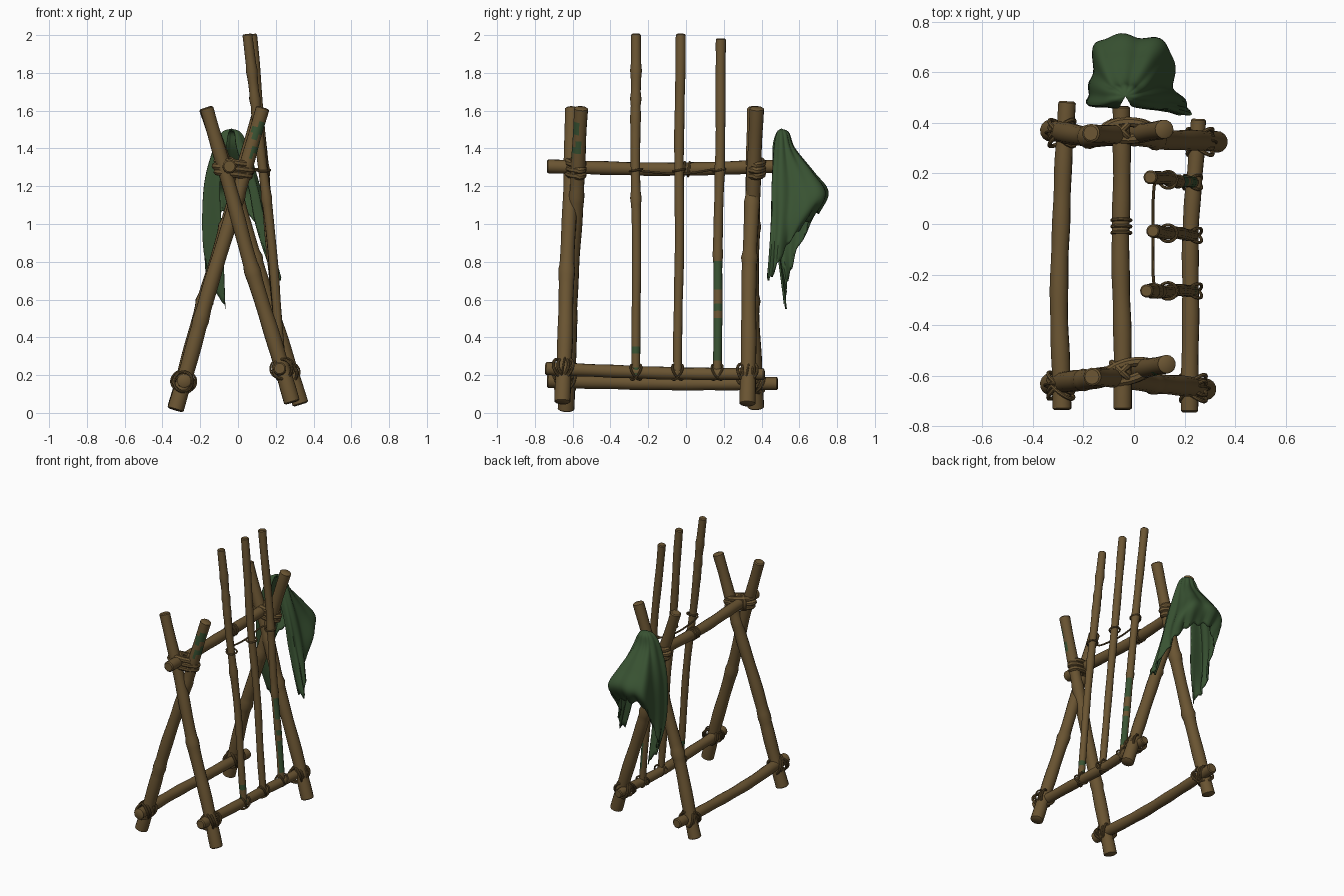
import bpy, bmesh, math, random
from mathutils import Vector as V

if "Cube" in bpy.data.objects:
    bpy.data.objects.remove(bpy.data.objects["Cube"])

random.seed(4)

def material(name, rgb):
    m = bpy.data.materials.new(name)
    m.diffuse_color = (*rgb, 1)
    m.use_nodes = True
    m.node_tree.nodes["Principled BSDF"].inputs["Base Color"].default_value = m.diffuse_color
    return m

WOOD = material("brown wood", (0.145, 0.09, 0.032))
GREEN = material("green cloth", (0.04, 0.085, 0.032))

def finish(name, bm, *mats):
    bmesh.ops.recalc_face_normals(bm, faces=bm.faces)
    me = bpy.data.meshes.new(name)
    bm.to_mesh(me)
    bm.free()
    ob = bpy.data.objects.new(name, me)
    bpy.context.collection.objects.link(ob)
    for m in mats:
        me.materials.append(m)
    return ob

def spline(pts, t):
    """Catmull-Rom point at t in 0..1"""
    n = len(pts) - 1
    i = min(int(t * n), n - 1)
    f = t * n - i
    b, c = pts[i], pts[i + 1]
    a = pts[i - 1] if i else b * 2 - c
    d = pts[i + 2] if i + 2 <= n else c * 2 - b
    return 0.5 * (2 * b + (c - a) * f + (2 * a - 5 * b + 4 * c - d) * f * f
                  + (3 * b - a - 3 * c + d) * f ** 3)

def sweep(name, path, radii, sides=14, closed=False, moss=None):
    """Round tube along a path; moss(face centre) picks green faces"""
    bm = bmesh.new()
    n, rings, up = len(path), [], None
    for i, p in enumerate(path):
        a = path[i - 1] if (i or closed) else p
        b = path[(i + 1) % n] if (i < n - 1 or closed) else p
        t = (b - a).normalized()
        up = up or t.orthogonal()
        up = (up - t * up.dot(t)).normalized()
        w = t.cross(up)
        rings.append([bm.verts.new(p + radii[i] * (up * math.cos(k * math.tau / sides)
                      + w * math.sin(k * math.tau / sides))) for k in range(sides)])
    for i in range(n if closed else n - 1):
        r, s = rings[i], rings[(i + 1) % n]
        for k in range(sides):
            j = (k + 1) % sides
            bm.faces.new((r[k], r[j], s[j], s[k]))
    if not closed:
        bm.faces.new(rings[0])
        bm.faces.new(rings[-1])
    if moss:
        for f in bm.faces:
            f.material_index = int(moss(f.calc_center_median()))
    return finish(name, bm, WOOD, GREEN)

def stick(name, pts, r0, r1, knots=(), moss=None, n=48):
    """Slightly uneven branch with small knots at the given fractions"""
    pts = [V(p) for p in pts]
    path, rad = [], []
    ph = random.uniform(0, 6)
    for i in range(n + 1):
        t = i / n
        wob = 0.004 * math.sin(9 * t + ph) * math.sin(math.pi * t)
        path.append(spline(pts, t) + V((wob, wob, 0)))
        k = sum(math.exp(-((t - q) / 0.012) ** 2) for q in knots)
        rad.append((r0 + (r1 - r0) * t) * (1 + 0.03 * math.sin(31 * t + ph) + 0.2 * k))
    path.insert(0, path[0] - (path[1] - path[0]).normalized() * 0.006)
    path.append(path[-1] + (path[-1] - path[-2]).normalized() * 0.006)
    return sweep(name, path, [rad[0] * 0.8] + rad + [rad[-1] * 0.8], moss=moss)

def cord(name, c, u, v, r, n=28):
    """Closed cord loop around centre c with half axes u, v"""
    c, u, v = V(c), V(u), V(v)
    path = [c + u * math.cos(k * math.tau / n) + v * math.sin(k * math.tau / n) for k in range(n)]
    return sweep(name, path, [r] * n, 8, True)

# crossed legs of the two end frames
stick("front_leg_left", [(-.33, -.635, .02), (-.10, -.60, .82), (.13, -.555, 1.61)], .043, .036, (.3, .7),
      lambda c: 1.36 < c.z < 1.56 and c.x > .07 and math.sin(c.z * 60) > -.5 and c.y < -.56)
stick("front_leg_right", [(.285, -.655, .06), (.06, -.625, .82), (-.165, -.605, 1.61)], .042, .036, (.45,))
stick("back_leg_left", [(-.33, .37, .03), (-.11, .345, .82), (.12, .375, 1.61)], .043, .037, (.35, .6))
stick("back_leg_right", [(.33, .325, .05), (.09, .34, .82), (-.17, .36, 1.61)], .042, .036, (.5, .68))

# long horizontal poles
stick("ridge_pole", [(-.045, -.73, 1.305), (-.05, -.1, 1.29), (-.05, .46, 1.305)], .036, .035)
stick("bottom_rail_left", [(-.285, -.73, .17), (-.295, -.1, .155), (-.265, .48, .155)], .037, .034)
stick("bottom_rail_right", [(.22, -.74, .235), (.225, -.1, .21), (.255, .41, .205)], .035, .031)

# three thin upright poles leaning from the right rail
def mossy(c):
    return c.z < .82 and c.x > .171 - .098 * (c.z - .9) and math.sin(c.z * 47) + math.sin(c.z * 19) > -.6

def low_moss(c):
    return c.z < .42 and math.sin(c.z * 60) > .3

for i, (yb, yt, xt, zt, kn, ms) in enumerate([
        (-.265, -.265, .05, 2.0, (.52, .76, .81, .89), low_moss),
        (-.045, -.028, .075, 2.0, (), None),
        (.165, .185, .065, 1.975, (.35, .6), mossy)]):
    y = (yb + yt) / 2
    stick(f"upright_pole_{i + 1}", [(.235, yb, .2), (.155, y, 1.1), (xt, yt, zt)], .023, .027, kn, ms)
    # lashing of each pole to the rail
    for s in (-1, 1):
        cord("pole_lashing", (.232, yb, .215), (.036, s * .02, 0), (0, s * .02, .04), .006)
    cord("pole_tie", (.135, y, 1.285), (.035, 0, 0), (0, .033, .006), .006)

# thin cord between the poles, and its wraps on the ridge
pts = [V((.105, -.265, 1.285)), V((.078, -.23, 1.28)), V((.075, -.03, 1.265)),
       V((.08, .15, 1.29)), V((.11, .18, 1.29))]
sweep("tie_cord", [spline(pts, i / 20) for i in range(21)], [.006] * 21, 8)
for y in (-.035, -.01, .015):
    cord("ridge_wrap", (-.05, y, 1.29), (.037, 0, 0), (0, .004, .037), .007)

# thick rope bundles where ridge meets the legs
for name, y, sk in (("front", -.585, .02), ("back", .37, .0)):
    for dz, rx in ((-.03, .085), (0, .095), (.03, .085)):
        cord(name + "_ridge_lashing", (-.025, y, 1.295 + dz), (rx, sk, -.012), (0, .034, 0), .02)
    for s in (-1, 1):
        cord(name + "_cross_lashing", (-.05, y, 1.3), (.037, s * .035, 0), (0, 0, .046), .013)

# cords where the rails meet the legs
for x, y, z in ((-.29, -.64, .165), (-.285, .36, .158), (.235, -.65, .232), (.262, .325, .207)):
    for s in (-1, 1):
        for o in (-.012, .012):
            cord("rail_lashing", (x, y + o, z), (.05, s * .035, 0), (0, s * .02, .052), .008)
    cord("rail_loop", (x, y, z + .005), (.064, 0, .01), (-.008, .01, .056), .005)

# draped cloth: columns from the left front edge round the back to the right front edge
peak = V((-.035, .505, 1.5))
cols = [
    [(-.06, .465, 1.4), (-.09, .47, 1.2), (-.07, .49, .85), (-.06, .525, .55)],
    [(-.12, .475, 1.4), (-.17, .475, 1.2), (-.175, .49, .9), (-.13, .53, .66)],
    [(-.11, .53, 1.4), (-.155, .56, 1.2), (-.165, .57, 1.0), (-.16, .56, .78)],
    [(-.08, .56, 1.4), (-.12, .66, 1.26), (-.14, .72, 1.14), (-.12, .66, 1.03)],
    [(-.03, .57, 1.4), (-.01, .67, 1.27), (0, .74, 1.17), (0, .69, 1.06)],
    [(.015, .56, 1.4), (.08, .65, 1.26), (.135, .70, 1.13), (.11, .62, 1.0)],
    [(.04, .53, 1.4), (.1, .56, 1.2), (.15, .55, 1.02), (.16, .53, .88)],
    [(.045, .49, 1.4), (.105, .475, 1.2), (.15, .47, 1.0), (.22, .45, .72)],
    [(-.005, .465, 1.4), (.06, .455, 1.2), (.1, .45, 1.0), (.19, .43, .73)]]
grid = []
for c in cols:
    c = [V(p) for p in c]
    d = c[0] - peak
    grid.append([peak, peak + V((d.x * .55, d.y * .55, -.02))] + c)
NU, NV = 72, 36
bm = bmesh.new()
rows = []
for j in range(1, NV + 1):
    ring = [spline(g, j / NV) for g in grid]
    row = []
    for i in range(NU + 1):
        p = spline(ring, i / NU)
        out = V((p.x + .02, p.y - .5, 0))
        fold = .010 * (j / NV) * math.sin(i * .75 + j * .06)
        hem = .012 * (j / NV) ** 6 * math.sin(i * 1.3)
        row.append(bm.verts.new(p + out.normalized() * fold + V((0, 0, hem))))
    rows.append(row)
top = bm.verts.new(peak)
for i in range(NU):
    bm.faces.new((top, rows[0][i], rows[0][i + 1]))
    for a, b in zip(rows, rows[1:]):
        bm.faces.new((a[i], b[i], b[i + 1], a[i + 1]))
cloth = finish("draped_cloth", bm, GREEN)
solid = cloth.modifiers.new("thickness", "SOLIDIFY")
solid.thickness = .01
solid.offset = 0

# smooth shading with crisp pole ends
for ob in bpy.context.collection.objects:
    ob.select_set(True)
bpy.context.view_layer.objects.active = cloth
bpy.ops.object.shade_smooth_by_angle(angle=math.radians(40))
